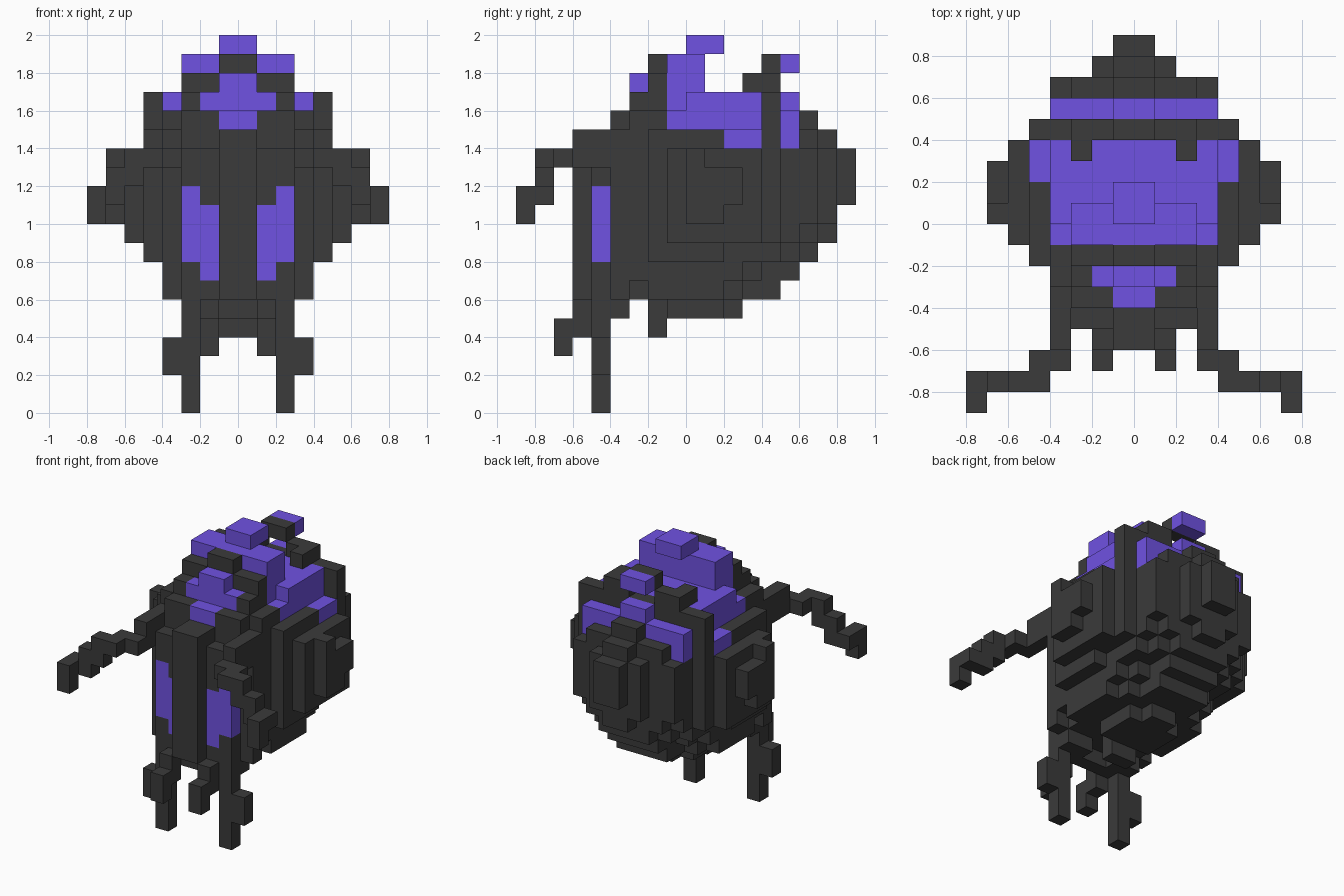
import bpy, bmesh

if "Cube" in bpy.data.objects:
    bpy.data.objects.remove(bpy.data.objects["Cube"])

U = 0.1  # cell size; all part boxes below are in cells


def material(name, rgb):
    m = bpy.data.materials.new(name)
    m.diffuse_color = (*rgb, 1)
    m.use_nodes = True
    m.node_tree.nodes["Principled BSDF"].inputs["Base Color"].default_value = m.diffuse_color
    return m


CHARCOAL = material("charcoal", (0.043, 0.043, 0.043))
PURPLE = material("purple", (0.16, 0.085, 0.76))
parts = {}   # part name -> material
cells = {}   # cell -> part name (later parts replace earlier ones)


def part(name, mat, boxes):
    """Fill boxes (x0, x1, y0, y1, z0, z1), mirrored across x."""
    parts[name] = mat
    for x0, x1, y0, y1, z0, z1 in boxes:
        for x in range(x0, x1):
            for y in range(y0, y1):
                for z in range(z0, z1):
                    cells[x, y, z] = name
                    cells[-1 - x, y, z] = name


# Rounded shell made from nested slabs, widest in the middle
part("shell", CHARCOAL, [
    (0, 7, 0, 3, 11, 13), (0, 7, 0, 1, 13, 14), (0, 7, 0, 2, 10, 11),
    (0, 6, -1, 4, 9, 14),
    (0, 5, -2, 2, 8, 15), (0, 5, 2, 5, 9, 14),
    (0, 4, -4, 5, 8, 15), (0, 4, 5, 6, 9, 15), (0, 3, 5, 6, 8, 9),
    (0, 4, -3, 3, 7, 8), (0, 3, -4, 4, 7, 8), (0, 2, 4, 6, 7, 8),
    (0, 4, -2, 2, 6, 7), (0, 3, -4, 3, 6, 7), (0, 2, 3, 5, 6, 7),
    (0, 2, -1, 2, 5, 6), (0, 1, 2, 3, 5, 6), (0, 1, -2, -1, 4, 6),
])
# Rounded back
part("shell_back", CHARCOAL, [
    (0, 4, 6, 7, 10, 14), (0, 3, 6, 7, 9, 15), (0, 2, 6, 7, 8, 15),
    (0, 1, 6, 7, 15, 16),
    (0, 2, 7, 8, 10, 14), (0, 1, 7, 8, 9, 15), (0, 1, 8, 9, 11, 14),
])
# Overhanging brow and stepped head front
part("brow", CHARCOAL, [
    (3, 4, -5, -4, 13, 15), (0, 3, -5, -4, 12, 14),
    (0, 4, -4, -3, 12, 15),
    (0, 3, -4, -3, 15, 16), (0, 4, -3, -1, 15, 16), (0, 3, -3, -1, 16, 17),
    (0, 3, -2, -1, 17, 18), (0, 1, -2, -1, 18, 19),
])
# Front ridge and hips
part("front_ridge", CHARCOAL, [(0, 1, -6, -4, 6, 15), (0, 2, -5, -4, 5, 7)])
part("hips", CHARCOAL, [(0, 3, -5, -4, 5, 8), (3, 4, -4, -3, 6, 8),
                        (1, 3, -4, -3, 5, 6)])
part("front_panels", PURPLE, [(1, 2, -5, -4, 7, 11), (2, 3, -5, -4, 8, 12)])
# Dark edge above the inner panels
part("brow_edge", CHARCOAL, [(1, 2, -5, -4, 11, 12)])
# Legs with side spurs, and small front feet
part("legs", CHARCOAL, [(2, 3, -5, -4, 0, 6), (3, 4, -5, -4, 2, 4)])
part("front_feet", CHARCOAL, [(1, 2, -6, -5, 4, 6), (1, 2, -7, -6, 3, 5)])
# Thin arms stepping outward and down
part("arms", CHARCOAL, [
    (3, 4, -6, -5, 13, 15), (3, 5, -7, -6, 13, 14), (4, 6, -8, -7, 13, 14),
    (5, 7, -8, -7, 12, 13), (6, 8, -8, -7, 11, 12), (7, 8, -9, -8, 10, 12),
])
# Purple crown
part("face_patch", PURPLE, [(0, 1, -4, -3, 15, 16), (0, 2, -3, -2, 16, 17),
                            (0, 1, -3, -2, 17, 18)])
part("crown", PURPLE, [
    (0, 4, -1, 4, 15, 16), (0, 3, -1, 0, 16, 17), (0, 4, 0, 4, 16, 17),
    (0, 5, 2, 4, 14, 15),
    (0, 3, -1, 1, 17, 19), (0, 1, 0, 2, 19, 20),
])
# Rear band with bumps, purple collar and tail knob
part("rear_band", CHARCOAL, [
    (0, 5, 4, 5, 14, 17), (2, 3, 3, 5, 17, 18), (1, 2, 4, 5, 17, 18),
    (0, 1, 4, 5, 18, 19),
])
part("rear_collar", PURPLE, [(0, 4, 5, 6, 14, 16), (0, 1, 5, 6, 16, 17)])
part("tail_knob", PURPLE, [(0, 1, 5, 6, 18, 19)])


# Turn each part into a clean outer skin
for name, mat in parts.items():
    bm = bmesh.new()
    for c, owner in cells.items():
        if owner != name:
            continue
        for axis in range(3):
            for side in (0, 1):
                n = list(c)
                n[axis] += 2 * side - 1
                if tuple(n) in cells:
                    continue
                u, v = (axis + 1) % 3, (axis + 2) % 3
                corners = []
                for a, b in ((0, 0), (1, 0), (1, 1), (0, 1)):
                    p = list(c)
                    p[axis] += side
                    p[u] += a
                    p[v] += b
                    corners.append(bm.verts.new([k * U for k in p]))
                bm.faces.new(corners if side else corners[::-1])
    bmesh.ops.remove_doubles(bm, verts=bm.verts, dist=0.001)
    mesh = bpy.data.meshes.new(name)
    bm.to_mesh(mesh)
    bm.free()
    mesh.materials.append(mat)
    bpy.context.collection.objects.link(bpy.data.objects.new(name, mesh))
